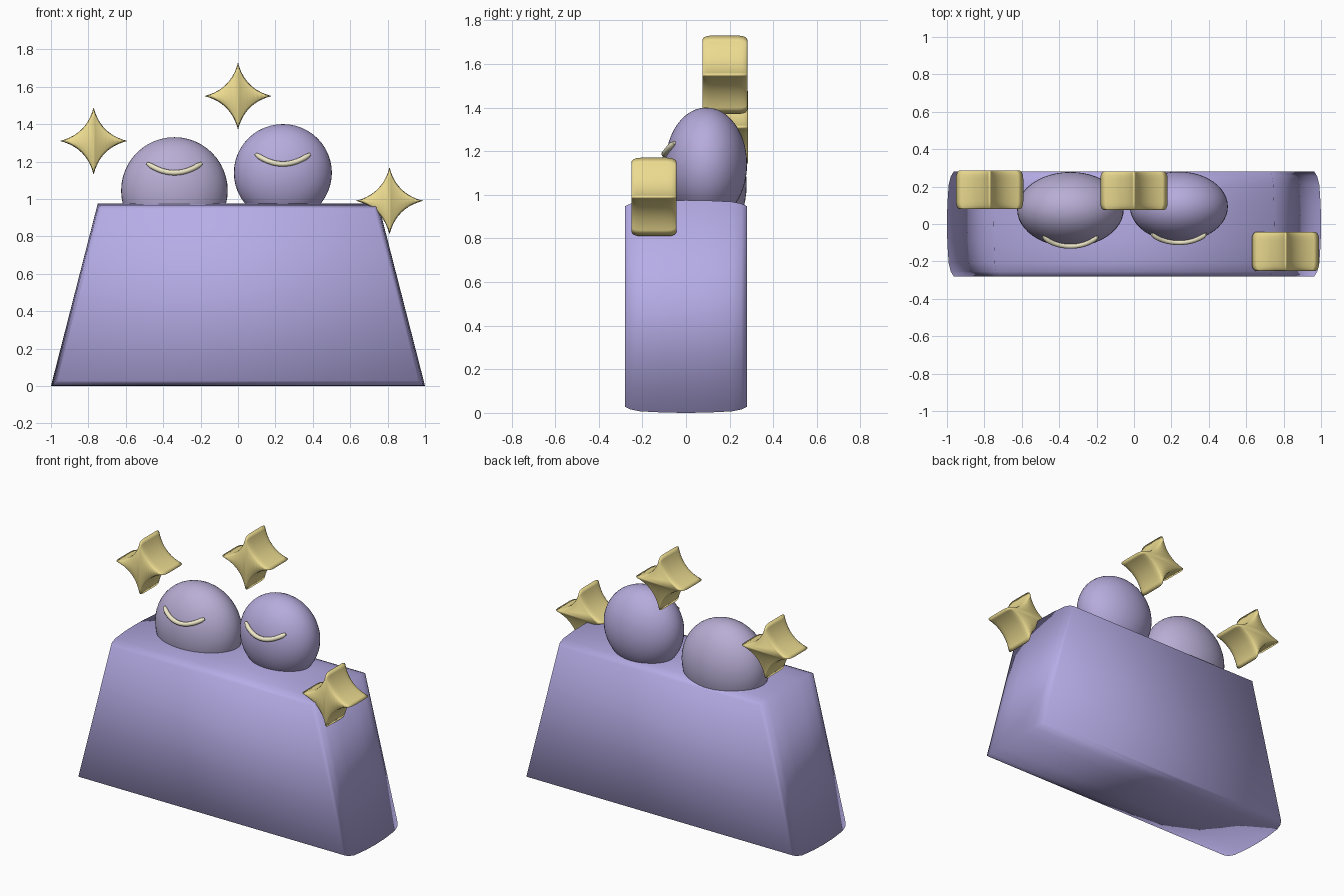
import bpy, math

if "Cube" in bpy.data.objects:
    bpy.data.objects.remove(bpy.data.objects["Cube"])


def material(name, rgb):
    m = bpy.data.materials.new(name)
    m.diffuse_color = (*rgb, 1)
    m.use_nodes = True
    m.node_tree.nodes["Principled BSDF"].inputs["Base Color"].default_value = m.diffuse_color
    return m


LAVENDER = material("lavender", (0.47, 0.42, 0.80))
MAUVE = material("mauve", (0.48, 0.42, 0.66))
LILAC = material("lilac", (0.47, 0.41, 0.72))
GOLD = material("gold", (0.84, 0.71, 0.28))
CREAM = material("cream", (0.85, 0.80, 0.58))


def prism(name, profile, levels, mat, loc=(0, 0, 0)):
    """Loft profile(inset) through (y, inset) levels, capped front and back."""
    rings = [[(x, y, z) for x, z in profile(d)] for y, d in levels]
    n = len(rings[0])
    verts = [v for r in rings for v in r]
    faces = [(i * n + j, (i + 1) * n + j, (i + 1) * n + (j + 1) % n, i * n + (j + 1) % n)
             for i in range(len(rings) - 1) for j in range(n)]
    faces += [tuple(range(n)), tuple(reversed(range(len(verts) - n, len(verts))))]
    me = bpy.data.meshes.new(name)
    me.from_pydata(verts, [], faces)
    me.validate()
    me.materials.append(mat)
    me.shade_smooth()
    ob = bpy.data.objects.new(name, me)
    ob.location = loc
    bpy.context.collection.objects.link(ob)
    return ob


# Body: trapezoid block with softly rolled front and back rims
def trapezoid(d):
    b, t = 1 - 1.29 * d, 0.75 - 0.78 * d
    return [(-b, d), (b, d), (t, 0.975 - d), (-t, 0.975 - d)]


half = [(-0.28, 0.028), (-0.255, 0.016), (-0.21, 0.007), (-0.1, 0.0015)]
prism("body", trapezoid, half + [(0, 0)] + [(-y, d) for y, d in reversed(half)], LAVENDER)


# Heads: flattened balls sunk into the body top, each with a curved smile
def head(name, cx, cy, cz, rx, ry, rz, mat, smile_z, sag):
    bpy.ops.mesh.primitive_uv_sphere_add(segments=48, ring_count=24, location=(cx, cy, cz))
    ob = bpy.context.object
    ob.name = name
    ob.scale = (rx, ry, rz)
    ob.data.materials.append(mat)
    bpy.ops.object.shade_smooth()

    cu = bpy.data.curves.new(name + "_smile", 'CURVE')
    cu.dimensions = '3D'
    cu.bevel_depth = 0.014
    cu.bevel_resolution = 3
    cu.use_fill_caps = True
    sp = cu.splines.new('POLY')
    n = 17
    sp.points.add(n - 1)
    for i, p in enumerate(sp.points):
        t = 2 * i / (n - 1) - 1
        x, z = 0.145 * t, smile_z + sag * t * t
        y = cy - ry * math.sqrt(1 - (x / rx) ** 2 - ((z - cz) / rz) ** 2) - 0.008
        p.co = (cx + x, y, z, 1)
        p.radius = 0.6 if i in (0, n - 1) else 1
    cu.materials.append(CREAM)
    bpy.context.collection.objects.link(bpy.data.objects.new(name + "_smile", cu))


head("left_head", -0.34, 0.078, 1.045, 0.285, 0.2, 0.285, MAUVE, 1.14, 0.05)
head("right_head", 0.24, 0.093, 1.14, 0.262, 0.187, 0.26, LILAC, 1.187, 0.052)


# Stars: four concave points, thick along y with rounded rims
def star(d):
    r, c, steps = 0.18 - d, 0.036 - 0.3 * d, 10
    pts = []
    for k in range(4):
        a = k * math.pi / 2
        for i in range(steps):
            t = i / steps
            u = r * (1 - t) ** 2 + 2 * c * t * (1 - t)
            v = r * t ** 2 + 2 * c * t * (1 - t)
            pts.append((u * math.cos(a) - v * math.sin(a), u * math.sin(a) + v * math.cos(a)))
    return pts


rim = [(-0.103, 0.018), (-0.096, 0.008), (-0.08, 0.002), (-0.06, 0)]
star_levels = rim + [(-y, d) for y, d in reversed(rim)]
for name, loc in (("left_star", (-0.772, 0.182, 1.31)),
                  ("top_star", (0, 0.178, 1.55)),
                  ("right_star", (0.81, -0.147, 0.99))):
    prism(name, star, star_levels, GOLD, loc)
